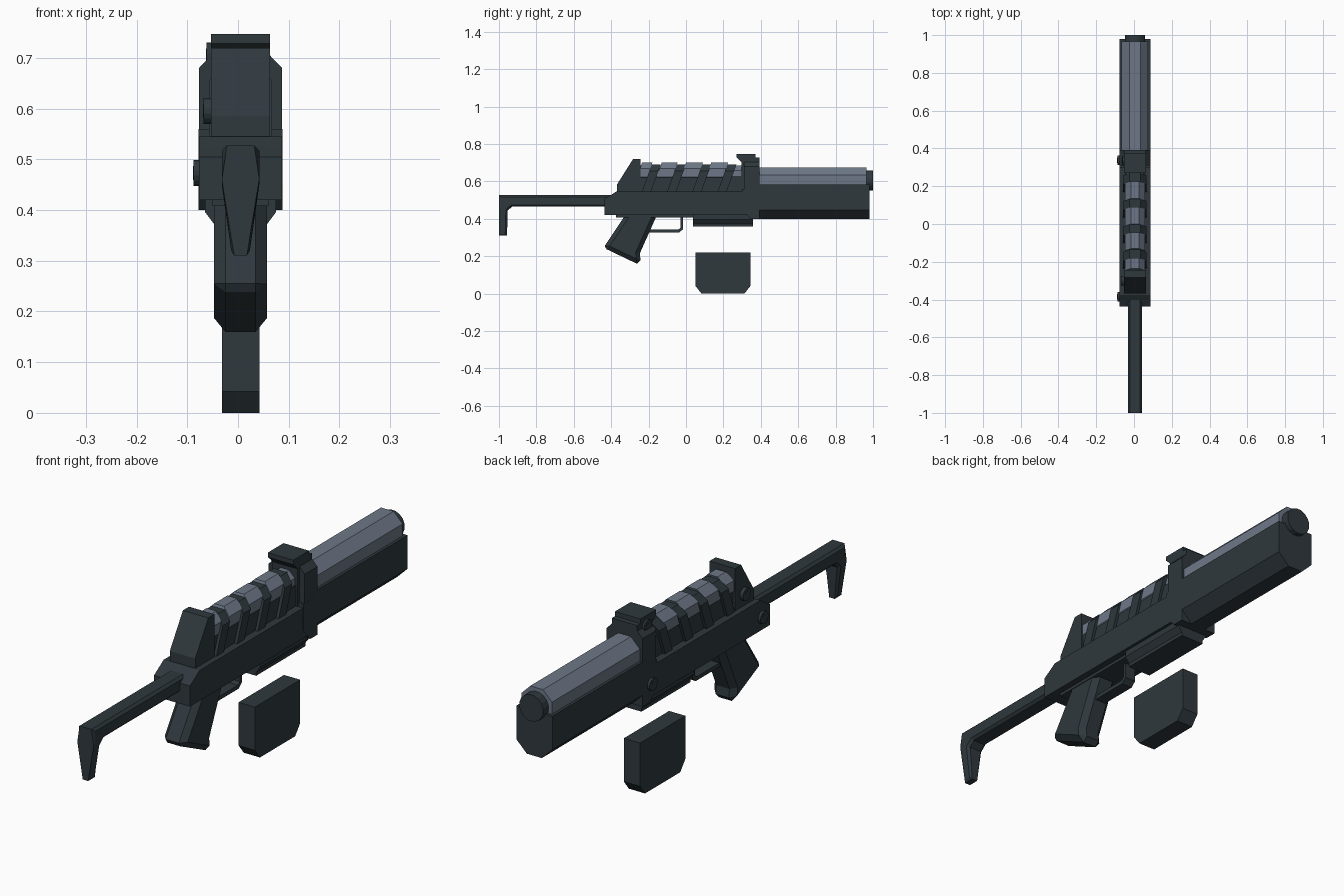
import bpy, bmesh, math
from mathutils import Vector

if "Cube" in bpy.data.objects:
    bpy.data.objects.remove(bpy.data.objects["Cube"])

CX = 0.005  # centre plane of the weapon


def material(name, col):
    m = bpy.data.materials.new(name)
    m.diffuse_color = (*col, 1)
    m.use_nodes = True
    m.node_tree.nodes["Principled BSDF"].inputs["Base Color"].default_value = m.diffuse_color
    return m


DARK = material("dark gunmetal", (0.028, 0.040, 0.047))
LIGHT = material("light steel", (0.155, 0.187, 0.245))


def finish(name, bm, mat):
    bmesh.ops.recalc_face_normals(bm, faces=bm.faces)
    me = bpy.data.meshes.new(name)
    bm.to_mesh(me)
    bm.free()
    me.materials.append(mat)
    ob = bpy.data.objects.new(name, me)
    bpy.context.collection.objects.link(ob)
    return ob


def extrude(bm, points, offset):
    f = bm.faces.new([bm.verts.new(p) for p in points])
    r = bmesh.ops.extrude_face_region(bm, geom=[f], use_keep_orig=True)
    for v in r["geom"]:
        if isinstance(v, bmesh.types.BMVert):
            v.co += Vector(offset)


def plate(name, prof, half, bevel=0, mat=DARK, taper=None):
    """Side profile (y, z) extruded across x, rims optionally chamfered."""
    bm = bmesh.new()
    extrude(bm, [(CX - half, y, z) for y, z in prof], (2 * half, 0, 0))
    if bevel:
        rim = [e for e in bm.edges
               if abs(e.verts[0].co.x - e.verts[1].co.x) < 1e-5]
        bmesh.ops.bevel(bm, geom=rim, offset=bevel, segments=1, affect='EDGES')
    if taper:
        for v in bm.verts:
            v.co.x = CX + (v.co.x - CX) * taper(v.co.z)
    return finish(name, bm, mat)


def prism(name, sec, y0, y1, mat=DARK, shear=0, zref=0):
    """Half cross-section (x, z) mirrored and extruded along y."""
    pts = sec + [(-x, z) for x, z in reversed(sec)]
    bm = bmesh.new()
    extrude(bm, [(CX + x, y0, z) for x, z in pts], (0, y1 - y0, 0))
    for v in bm.verts:
        v.co.y += shear * (v.co.z - zref)
    return finish(name, bm, mat)


def octagon(a, zc):
    c = a * math.tan(math.pi / 8)
    return [(c, zc - a), (a, zc - c), (a, zc + c), (c, zc + a)]


def disc(name, centre, r, depth, axis, sides=16):
    bm = bmesh.new()
    pts = []
    for i in range(sides):
        t = math.tau * (i + 0.5) / sides
        u, w = r * math.cos(t), r * math.sin(t)
        pts.append((0, u, w) if axis == 0 else (u, 0, w))
    off = Vector((depth, 0, 0)) if axis == 0 else Vector((0, depth, 0))
    extrude(bm, [Vector(p) + Vector(centre) for p in pts], off)
    return finish(name, bm, DARK)


# Stock: bar with a tapered shoulder leg
plate("stock", [(-1, .31), (-1, .46), (-1, .527), (-.40, .527), (-.40, .465),
                (-.93, .465), (-.953, .445), (-.957, .31)], .037, .010,
      taper=lambda z: min(1, .46 + .54 * (z - .31) / .14))

# Lower receiver with sloped rear and a narrower keel strip
plate("receiver", [(-.437, .42), (-.437, .505), (-.405, .525), (-.375, .545),
                   (.393, .545), (.393, .42)], .082)
plate("receiver_keel", [(-.375, .408), (-.375, .43), (.32, .43), (.32, .408)], .055)

# Rear upper block
plate("rear_block", [(-.368, .54), (-.368, .585), (-.283, .72), (-.243, .72),
                     (-.243, .54)], .058)

# Front collar, cheek plates and sight
prism("front_collar", [(.082, .41), (.082, .68), (.058, .705), (.058, .728)],
      .355, .393)
plate("collar_cheek", [(.30, .45), (.345, .40), (.393, .40), (.393, .56),
                       (.30, .56)], .0825)
prism("collar_frame", [(.082, .54), (.082, .68), (.058, .705)], .31, .36)
plate("front_sight", [(.27, .747), (.372, .747), (.372, .54), (.298, .54),
                      (.298, .70), (.285, .715), (.27, .728)], .058)

# Coil bay: dark core, light sheared segments, slanted dark ribs
SH = .36
plate("coil_core", [(-.25, .54), (-.25, .63), (.32, .63), (.32, .54)], .05)
for i, (a, b) in enumerate([(-.235, -.18), (-.13, -.045), (0, .09), (.135, .225)]):
    prism(f"coil_segment_{i}", octagon(.053, .647), a, b, LIGHT, SH, .70)
    prism(f"coil_rib_{i}", [(.062, .54), (.062, .655), (.03, .69)],
          b, b + .048, DARK, SH, .70)
prism("coil_inner", octagon(.045, .64), -.25, .32, LIGHT)

# Barrel, shroud beneath it and muzzle cap
prism("barrel", octagon(.07, .605), .38, .965, LIGHT)
prism("barrel_shroud", [(.034, .40), (.082, .447), (.082, .585)], .39, .98)
disc("muzzle_cap", (CX, .95, .605), .055, .05, 1)

# Grip with chamfered rims
plate("grip", [(-.318, .43), (-.435, .255), (-.425, .238), (-.262, .160),
               (-.243, .18), (-.247, .215), (-.160, .41), (-.155, .43)],
      .052, .022)

# Trigger guard strip
plate("trigger_guard", [(-.21, .342), (-.21, .326), (-.037, .326), (-.016, .345),
                        (-.016, .42), (-.030, .42), (-.030, .352), (-.042, .342)], .024)

# Magazine well and detached magazine
prism("magazine_well", [(.052, .358), (.052, .372), (.070, .396), (.070, .43)],
      .037, .357)
plate("magazine", [(.05, .22), (.05, .042), (.083, 0), (.312, 0),
                   (.345, .042), (.345, .22)], .037)

# Round pins on the left side
for i, (x, y, z) in enumerate([(-.077, .337, .473), (-.077, -.385, .473),
                               (-.053, -.30, .595), (-.053, .335, .705)]):
    big = i != 3
    d = .012 if i < 2 else (.016 if big else .010)
    disc(f"pin_{i}", (x + .005, y, z), .026, -d - .004, 0)
    disc(f"pin_cap_{i}", (x, y, z), .015, -d, 0, 8)
